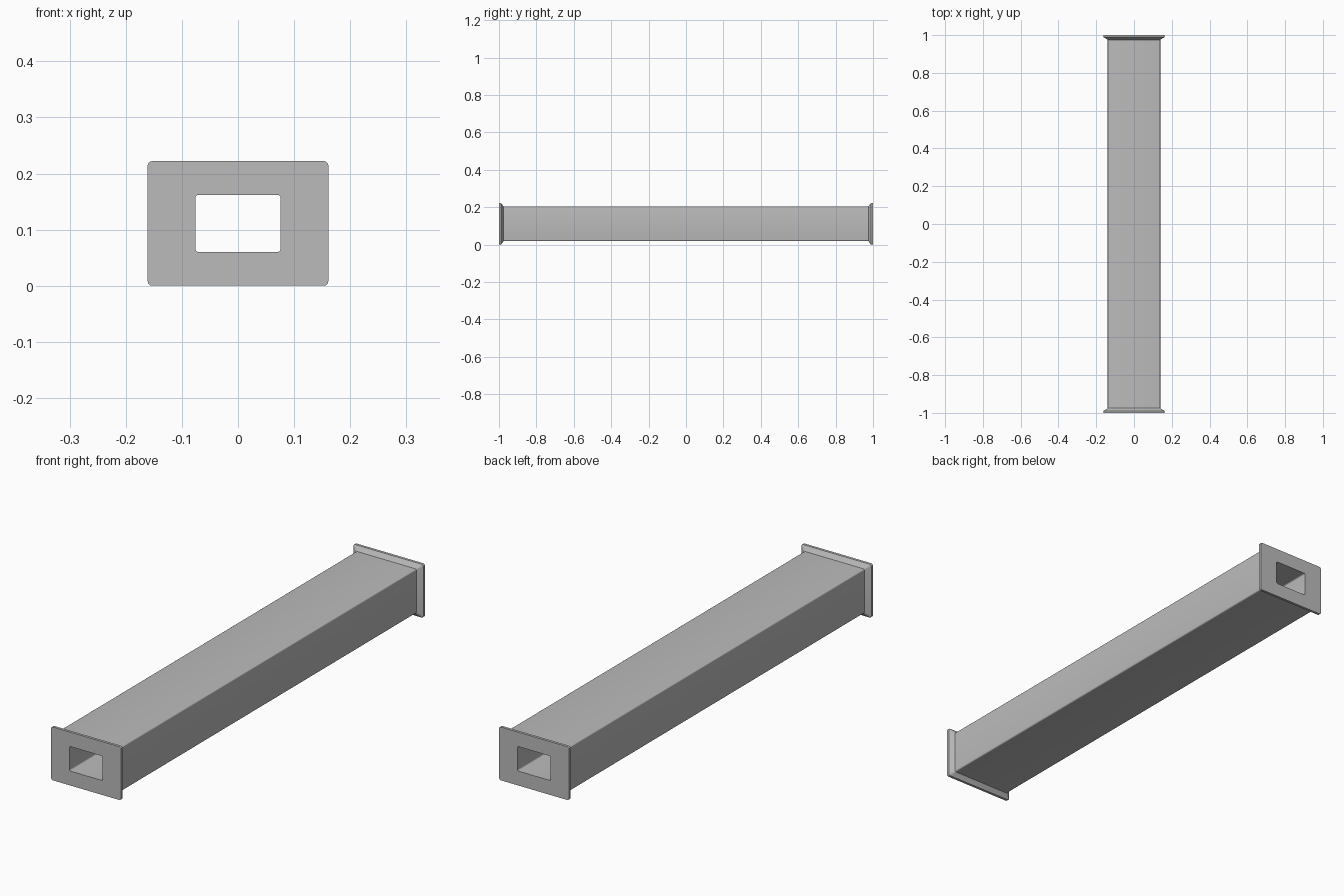
import bpy, bmesh, math

if "Cube" in bpy.data.objects:
    bpy.data.objects.remove(bpy.data.objects["Cube"], do_unlink=True)

grey = bpy.data.materials.new("plain grey")
grey.use_nodes = True
colour = (0.5, 0.5, 0.5, 1)
grey.diffuse_color = colour
grey.node_tree.nodes["Principled BSDF"].inputs["Base Color"].default_value = colour

MID_Z = 0.111
CORNER_STEPS = 4


def rounded_ring(bm, y, half_w, half_h, radius):
    """Ring of vertices round a rounded rectangle facing along y."""
    ring = []
    for quarter, (sx, sz) in enumerate([(1, 1), (-1, 1), (-1, -1), (1, -1)]):
        for i in range(CORNER_STEPS + 1):
            a = (quarter + i / CORNER_STEPS) * math.pi / 2
            x = sx * (half_w - radius) + radius * math.cos(a)
            z = sz * (half_h - radius) + radius * math.sin(a)
            ring.append(bm.verts.new((x, y, MID_Z + z)))
    return ring


# Cross-section sizes: half width, half height, corner radius
flange = (0.161, 0.111, 0.008)
body = (0.139, 0.0925, 0.006)
bore = (0.076, 0.051, 0.006)

# Outside from front to back, then the bore closing the loop
stations = [(-1, flange), (-0.989, flange), (-0.975, body),
            (0.975, body), (0.989, flange), (1, flange),
            (1, bore), (-1, bore)]

bm = bmesh.new()
rings = [rounded_ring(bm, y, *size) for y, size in stations]
for k, a in enumerate(rings):
    b = rings[(k + 1) % len(rings)]
    for i in range(len(a)):
        j = (i + 1) % len(a)
        bm.faces.new((a[i], a[j], b[j], b[i]))
bmesh.ops.recalc_face_normals(bm, faces=bm.faces)

mesh = bpy.data.meshes.new("hollow_flanged_beam")
bm.to_mesh(mesh)
bm.free()
mesh.materials.append(grey)
beam = bpy.data.objects.new("hollow_flanged_beam", mesh)
bpy.context.collection.objects.link(beam)

# Smooth the rounded corners, keep the flange rims crisp
bpy.ops.object.select_all(action='DESELECT')
beam.select_set(True)
bpy.context.view_layer.objects.active = beam
bpy.ops.object.shade_smooth_by_angle(angle=math.radians(30))
